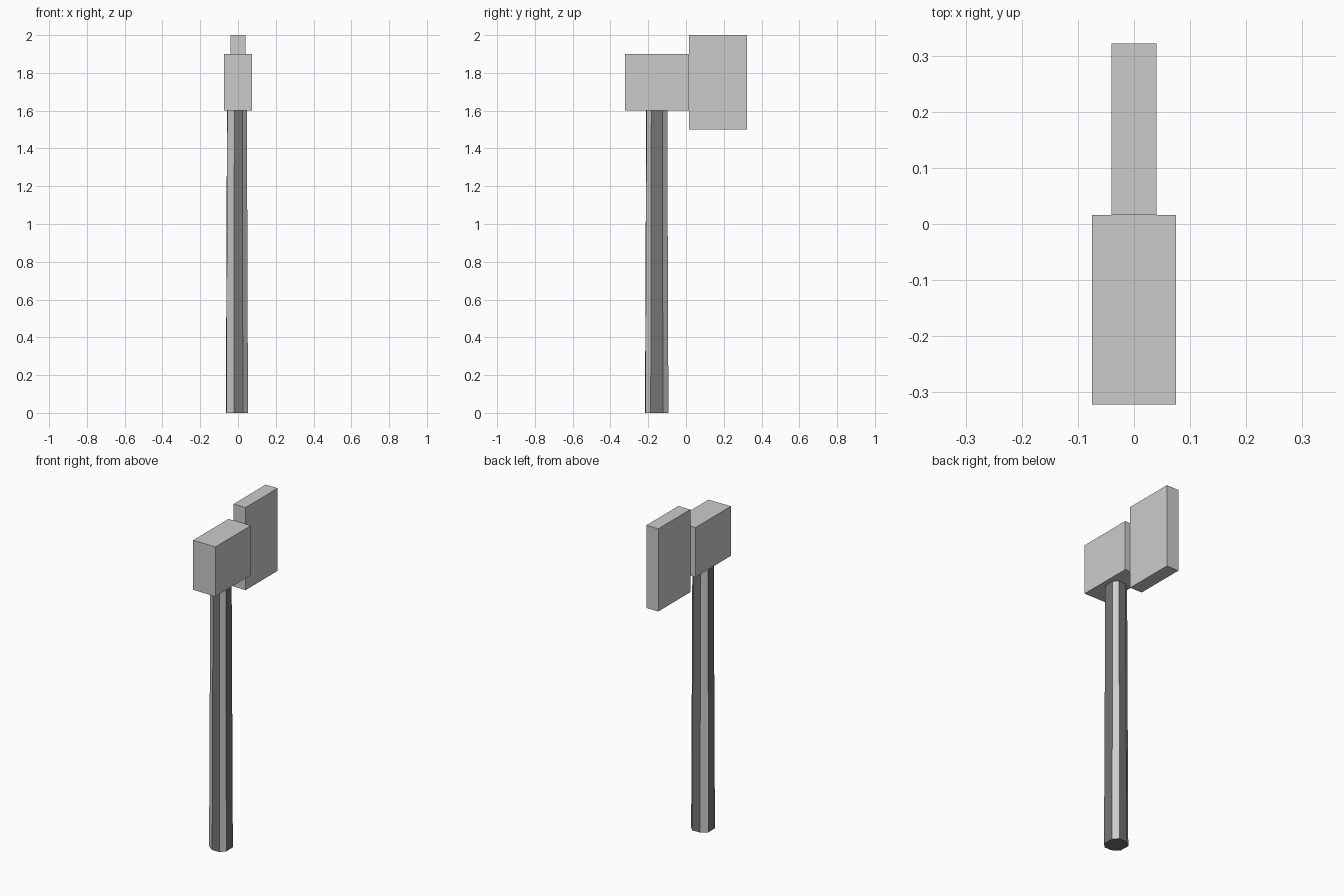
import bpy, bmesh

if "Cube" in bpy.data.objects:
    bpy.data.objects.remove(bpy.data.objects["Cube"])


def material(name, v):
    m = bpy.data.materials.new(name)
    m.diffuse_color = (v, v, v, 1)
    m.use_nodes = True
    m.node_tree.nodes["Principled BSDF"].inputs["Base Color"].default_value = m.diffuse_color
    return m


light = material("light_grey", 0.6)
dark = material("dark_grey", 0.175)


def finish(bm, name, mats):
    bmesh.ops.recalc_face_normals(bm, faces=bm.faces)
    me = bpy.data.meshes.new(name)
    bm.to_mesh(me)
    bm.free()
    for m in mats:
        me.materials.append(m)
    ob = bpy.data.objects.new(name, me)
    bpy.context.collection.objects.link(ob)
    return ob


def box(name, lo, hi):
    bm = bmesh.new()
    bmesh.ops.create_cube(bm, size=1)
    for v in bm.verts:
        v.co = [(a + b) / 2 + c * (b - a) for a, b, c in zip(lo, hi, v.co)]
    return finish(bm, name, [light])


# Hammer head and broad blade plate
box("hammer_head", (-0.075, -0.322, 1.6), (0.075, 0.016, 1.9))
box("blade", (-0.04, 0.016, 1.5), (0.04, 0.322, 2.0))

# Slightly tapered eight-sided handle, dark flats and light corner strips
profile = [(-0.021, -0.217), (0.026, -0.215), (0.053, -0.187), (0.051, -0.122),
           (0.024, -0.093), (-0.028, -0.095), (-0.064, -0.124), (-0.062, -0.188)]
cx, cy = -0.007, -0.155
bm = bmesh.new()
rings = []
for z, s in ((0.0, 1.0), (1.605, 0.9)):
    rings.append([bm.verts.new((cx + (x - cx) * s, cy + (y - cy) * s, z)) for x, y in profile])
bottom, top = rings
n = len(profile)
for i in range(n):
    j = (i + 1) % n
    f = bm.faces.new((bottom[i], bottom[j], top[j], top[i]))
    f.material_index = 1 - i % 2
for ring in rings:
    bm.faces.new(ring).material_index = 1
finish(bm, "handle", [light, dark])
